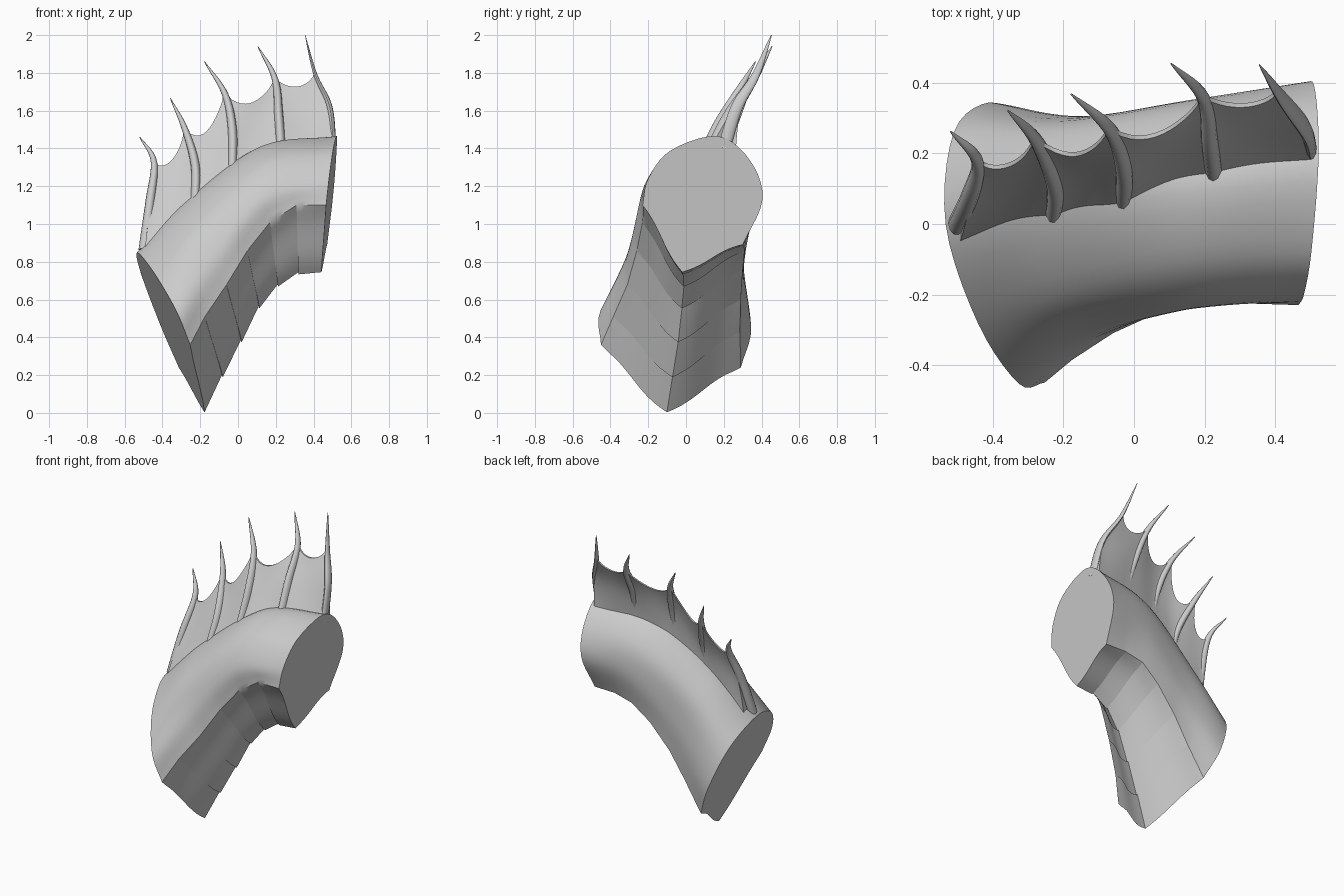
import bpy, bmesh
from math import sin, cos, pi
from mathutils import Vector as V

if "Cube" in bpy.data.objects:
    bpy.data.objects.remove(bpy.data.objects["Cube"])


def spline(pts, t):
    """Catmull-Rom through pts, t from 0 to 1."""
    n = len(pts) - 1
    f = min(max(t, 0), 1) * n
    i = min(int(f), n - 1)
    f -= i
    b, c = pts[i], pts[i + 1]
    a = pts[i - 1] if i > 0 else 2 * b - c
    d = pts[i + 2] if i + 2 <= n else 2 * c - b
    return b + 0.5 * f * (c - a + f * (2 * a - 5 * b + 4 * c - d + f * (3 * (b - c) + d - a)))


def linear(pts, t):
    f = t * (len(pts) - 1)
    i = min(int(f + 1e-6), len(pts) - 2)
    return pts[i].lerp(pts[i + 1], f - i)


def loft(name, rings, angle=0.6):
    """Closed rings joined into a capped skin."""
    bm = bmesh.new()
    vs = [[bm.verts.new(p) for p in r] for r in rings]
    n = len(vs[0])
    for a, b in zip(vs, vs[1:]):
        for j in range(n):
            k = (j + 1) % n
            bm.faces.new((a[j], a[k], b[k], b[j]))
    bm.faces.new(vs[0][::-1])
    bm.faces.new(vs[-1])
    bmesh.ops.remove_doubles(bm, verts=bm.verts[:], dist=0.0003)
    bmesh.ops.recalc_face_normals(bm, faces=bm.faces[:])
    me = bpy.data.meshes.new(name)
    bm.to_mesh(me)
    bm.free()
    ob = bpy.data.objects.new(name, me)
    bpy.context.collection.objects.link(ob)
    bpy.ops.object.select_all(action='DESELECT')
    ob.select_set(True)
    bpy.context.view_layer.objects.active = ob
    bpy.ops.object.shade_smooth_by_angle(angle=angle)
    return ob


def low(y, z):   # point on the lower cut, turned forward on the front side
    turn = 0.2 if y < -0.1 else 0.1
    return V((-0.18 - 0.41 * (z - 0.01) - turn * (y + 0.1), y, z))


def high(y, z):  # point on the upper cut plane
    return V((0.368 + 0.05 * y + 0.1 * z, y, z))


def rail(a, mid, b):
    return [low(*a)] + [V(m) for m in mid] + [high(*b)]


# Belly rails, one point per scute edge: front corner, keel, back corner
front = rail((-.45, .36), [(-.175, -.385, .51), (-.06, -.31, .68), (.05, -.26, .86),
                           (.17, -.23, 1.01), (.31, -.225, 1.1)], (-.23, 1.1))
keel = rail((-.1, .014), [(-.085, -.07, .2), (.015, -.04, .385), (.11, -.02, .565),
                          (.21, -.01, .68), (.32, -.015, .745)], (-.02, .745))
back = rail((.29, .24), [(-.19, .285, .43), (-.08, .29, .6), (.06, .3, .76),
                         (.19, .31, .86), (.32, .305, .89)], (.3, .89))

# Rails over the rounded back of the body
upper = [
    rail((-.453, .54), [(-.14, -.315, .83), (.14, -.235, 1.16)], (-.2, 1.24)),
    rail((-.28, .74), [(-.22, -.2, 1.02), (.12, -.11, 1.33)], (-.08, 1.39)),
    rail((0, .85), [(-.27, .07, 1.13), (.12, .13, 1.41)], (.17, 1.465)),
    rail((.26, .73), [(-.24, .26, 1.01), (.14, .31, 1.27)], (.34, 1.335)),
    rail((.345, .46), [(-.16, .305, .8), (.18, .355, 1.08)], (.405, 1.13)),
]


def section(t, lip):
    """Body cross-section; lip pushes the belly outward."""
    f, k, b = (linear(r, t) for r in (front, keel, back))
    ups = [spline(r, t) for r in upper]
    out = (k - ups[2]).normalized()
    arc = [f] + ups + [b]
    ring = [spline(arc, i / 30) for i in range(31)]
    n = 10
    half = [(b, i / n) for i in range(1, n + 1)] + [(f, i / n) for i in range(n - 1, 0, -1)]
    for corner, s in half:
        dent = 0.015 * sin(2 * pi * s) + (0.006 if corner is b else -0.006) * sin(pi * s)
        ring.append(corner.lerp(k, s) + out * (lip * (0.6 + 0.4 * s) - dent * (1 - 0.3 * t)))
    return ring


# Body with overlapping belly scutes
rings = []
for s in range(6):
    for k in range(7):
        rings.append(section((s + k / 6) / 6, 0.012 * (1 - k / 6)))
loft("neck_body", rings, 0.55)

# Fin spines from root to tip; the third point is where the membrane lets go
spines = [[V(p) for p in s] for s in (
    [(-.5, .0, .86), (-.465, .08, 1.12), (-.445, .18, 1.33), (-.52, .262, 1.46)],
    [(-.23, .03, 1.08), (-.225, .12, 1.3), (-.28, .24, 1.5), (-.358, .322, 1.665)],
    [(-.03, .08, 1.27), (-.03, .17, 1.5), (-.07, .27, 1.69), (-.178, .368, 1.86)],
    [(.23, .14, 1.36), (.215, .24, 1.58), (.195, .36, 1.77), (.105, .455, 1.94)],
    [(.505, .2, 1.4), (.485, .27, 1.62), (.41, .37, 1.79), (.355, .452, 2.0)])]

for n, sp in enumerate(spines):
    tube = []
    for i in range(21):
        t = i / 20
        c = spline(sp, t)
        d = (spline(sp, t + .02) - spline(sp, t - .02)).normalized()
        side = d.cross(V((0, 1, 0))).normalized()
        fwd = d.cross(side)
        r = 0.025 * (1 - t ** 2.2) + 0.002
        w = 0.6 if n == 4 else 1
        deep = 1.25 + (0.7 * (1 - t) ** 2 if 0 < n < 4 else 0)
        tube.append([c + side * r * w * cos(a * pi / 6) + fwd * r * deep * sin(a * pi / 6)
                     for a in range(12)])
    loft("fin_spine_%d" % (n + 1), tube, 1.0)

# Scalloped membrane, flared at the root and thin along its top edge
columns = []
sags = (0.13, 0.16, 0.17, 0.1)
for i, sag in enumerate(sags):
    for j in range(13 if i == 3 else 12):
        v = j / 12
        top = 2 / 3 + 0.03 - (sag + 0.03) * sin(pi * v ** 0.85) ** 0.7
        flare = 0.075 - 0.02 * (i + v) / 4
        face, rear = [], []
        for k in range(13):
            u = top * k / 12
            p = spline([spline(s, u) for s in spines], (i + v) / 4)
            hollow = 0.012 * sin(pi * v) * sin(pi * k / 12)
            th = flare * (1 - k / 12) ** 2 + 0.006
            p = p + V((0, hollow, -0.03 * (1 - k / 12) ** 3))
            face.append(p - V((0, th, th * 0.3)))
            rear.append(p + V((0, th, -th * 0.4)))
        columns.append(face + rear[::-1])
loft("fin_membrane", columns, 1.0)
